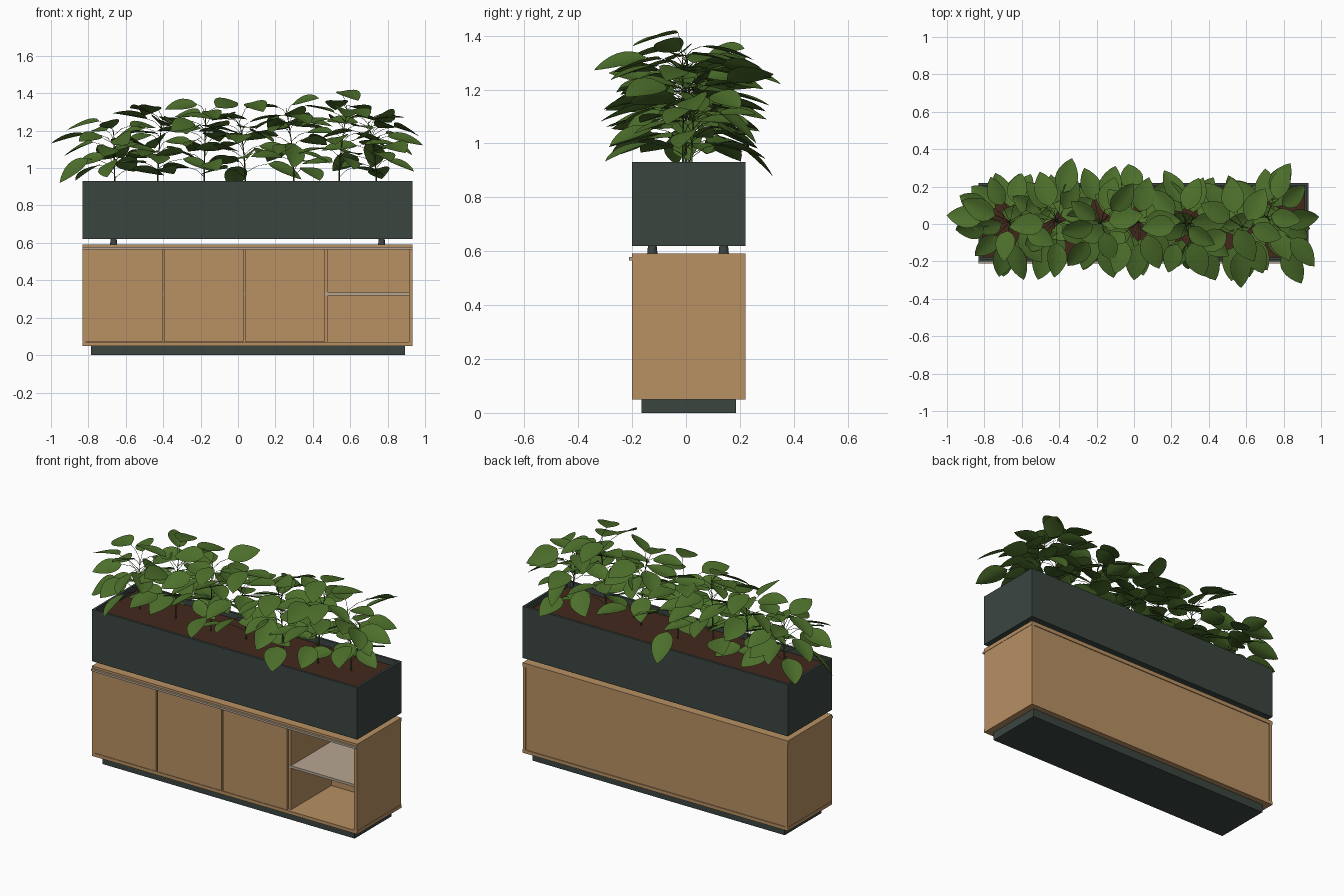
import bpy, bmesh, math, random
from mathutils import Vector, Matrix

random.seed(11)
cube = bpy.data.objects.get("Cube")
if cube:
    bpy.data.objects.remove(cube, do_unlink=True)


def material(name, rgb):
    m = bpy.data.materials.new(name)
    m.use_nodes = True
    m.diffuse_color = (*rgb, 1)
    bsdf = next(n for n in m.node_tree.nodes if n.type == 'BSDF_PRINCIPLED')
    bsdf.inputs["Base Color"].default_value = (*rgb, 1)
    return m


wood = material("light wood", (0.48, 0.28, 0.125))
slate = material("dark slate green", (0.043, 0.06, 0.051))
metal = material("warm grey metal", (0.47, 0.38, 0.29))
soil_brown = material("soil brown", (0.056, 0.022, 0.012))
leaf_green = material("leaf green", (0.073, 0.158, 0.024))
stem_green = material("stem green", (0.05, 0.09, 0.02))


def finish(name, bm, mat):
    mesh = bpy.data.meshes.new(name)
    bm.to_mesh(mesh)
    bm.free()
    mesh.materials.append(mat)
    obj = bpy.data.objects.new(name, mesh)
    bpy.context.collection.objects.link(obj)
    return obj


def box(name, x, y, z, mat):
    """Box given by its (low, high) range on each axis."""
    bm = bmesh.new()
    bmesh.ops.create_cube(bm, size=1)
    for v in bm.verts:
        v.co = [r[0] if c < 0 else r[1] for c, r in zip(v.co, (x, y, z))]
    return finish(name, bm, mat)


LEFT, RIGHT, FRONT, BACK = -0.832, 0.934, -0.20, 0.22
FLOOR, TOP = 0.07, 0.568
full_x, full_y = (LEFT, RIGHT), (FRONT, BACK)
inner_x = (LEFT + 0.02, RIGHT - 0.02)

# Cabinet carcass
box("plinth", (-0.787, 0.892), (-0.165, 0.185), (0, 0.05), slate)
box("bottom_panel", full_x, full_y, (0.05, FLOOR), wood)
box("top_panel", full_x, full_y, (TOP, 0.592), wood)
box("right_side_panel", (LEFT + 0.002, inner_x[0]), full_y, (FLOOR, TOP), wood)
box("left_side_panel", (inner_x[1], RIGHT - 0.002), full_y, (FLOOR, TOP), wood)
box("back_panel", inner_x, (0.20, BACK - 0.005), (FLOOR, TOP), wood)
box("sliding_rail", full_x, (-0.212, FRONT), (0.566, 0.578), metal)

# Dividers, doors and the long inner shelf
for i, x in enumerate((-0.40, 0.035, 0.471)):
    box(f"divider_{i + 1}", (x - 0.01, x + 0.01), (FRONT + 0.018, 0.20), (FLOOR, TOP), wood)
    box(f"door_{i + 1}", (x - 0.431, x - 0.005), (FRONT, FRONT + 0.016),
        (FLOOR + 0.002, TOP - 0.002), wood)
box("inner_shelf", inner_x, (FRONT + 0.017, 0.20), (0.32, 0.335), metal)

# Planter feet, tapered towards the planter
for x in (-0.665, 0.768):
    for y in (-0.125, 0.14):
        bm = bmesh.new()
        bmesh.ops.create_cone(bm, cap_ends=True, segments=16, radius1=0.019, radius2=0.016,
                              depth=0.032, matrix=Matrix.Translation((x, y, 0.607)))
        finish("planter_foot", bm, slate)

# Planter trough: inset the top face and push it down
trough = box("planter_trough", full_x, full_y, (0.62, 0.932), slate)
bm = bmesh.new()
bm.from_mesh(trough.data)
bm.normal_update()
rim = [f for f in bm.faces if f.normal.z > 0.9]
bmesh.ops.inset_region(bm, faces=rim, thickness=0.02)
well = bmesh.ops.extrude_face_region(bm, geom=rim)
bmesh.ops.translate(bm, vec=(0, 0, -0.06), verts=[v for v in well["geom"] if isinstance(v, bmesh.types.BMVert)])
bmesh.ops.delete(bm, geom=rim, context='FACES')
bmesh.ops.recalc_face_normals(bm, faces=bm.faces)
bm.to_mesh(trough.data)
bm.free()
box("soil", inner_x, (FRONT + 0.02, BACK - 0.02), (0.86, 0.90), soil_brown)


def add_leaf(bm, base, heading, pitch, length, width, roll):
    """Pointed oval blade, folded along the midrib and slightly drooping."""
    frame = (Matrix.Translation(base) @ Matrix.Rotation(heading, 4, 'Z')
             @ Matrix.Rotation(-pitch, 4, 'Y') @ Matrix.Rotation(roll, 4, 'X'))
    rows, sides = 8, (-1, -0.5, 0, 0.5, 1)
    grid = []
    for i in range(rows + 1):
        u = i / rows
        half = width / 2 * max(math.sin(math.pi * u ** 0.8), 0.001) ** 0.8
        grid.append([bm.verts.new(frame @ Vector((u * length, s * half,
                     0.2 * abs(s) * half - 0.1 * length * u * u))) for s in sides])
    for a, b in zip(grid, grid[1:]):
        for j in range(len(sides) - 1):
            bm.faces.new((a[j], b[j], b[j + 1], a[j + 1]))


def add_spline(curve, points, radii):
    s = curve.splines.new('POLY')
    s.points.add(len(points) - 1)
    for p, co, r in zip(s.points, points, radii):
        p.co = (*co, 1)
        p.radius = r


# Plants: stem x, stem y, crown height
plants = [(-0.66, 0.01, 1.2), (-0.43, 0.02, 1.27), (-0.18, 0.0, 1.32), (0.04, 0.02, 1.25),
          (0.30, 0.0, 1.32), (0.54, -0.01, 1.31), (0.74, 0.02, 1.25)]
# Long outer leaves: tip position
outer_tips = [(-1.0, 0.05, 1.13), (-0.95, -0.04, 0.92), (-0.6, -0.3, 1.12), (-0.33, 0.35, 1.22),
              (-0.5, 0.28, 1.28), (-0.1, 0.31, 1.14), (-0.03, 0.32, 0.88), (0.0, -0.3, 1.13),
              (0.58, -0.34, 1.27), (0.89, -0.32, 1.08), (0.99, 0.03, 1.12), (0.52, 0.25, 1.31),
              (0.81, 0.32, 1.24), (0.97, -0.22, 1.17), (-0.62, 0.27, 1.05), (0.17, 0.29, 1.2),
              (0.3, -0.24, 1.0), (-0.92, 0.12, 1.2), (-0.28, -0.24, 1.18), (0.36, 0.25, 1.22),
              (0.64, -0.2, 1.36), (0.72, 0.26, 1.0), (-0.42, -0.23, 1.02), (0.13, -0.24, 1.3)]

for k, (px, py, crown) in enumerate(plants):
    bm = bmesh.new()
    curve = bpy.data.curves.new(f"plant_stems_{k + 1}", 'CURVE')
    curve.dimensions = '3D'
    curve.bevel_depth = 0.0035
    curve.bevel_resolution = 1
    lean = Vector((random.uniform(-0.05, 0.05), random.uniform(-0.03, 0.03), 0))

    def stem_at(z):
        t = (z - 0.89) / (crown - 0.89)
        return Vector((px, py, z)) + lean * t * t

    heights = [0.89 + (crown - 0.89) * i / 5 for i in range(6)]
    add_spline(curve, [stem_at(z) for z in heights], [1.3 - 0.15 * i for i in range(6)])

    def attach(base, heading, pitch, length, width, roll):
        root = stem_at(max(0.9, min(crown, base.z - 0.05)))
        middle = root.lerp(base, 0.5) + Vector((0, 0, 0.012))
        add_spline(curve, [root, middle, base], [0.4, 0.35, 0.3])
        add_leaf(bm, base, heading, pitch, length, width, roll)

    # Spiral of leaves up the stem, mostly crowded into the upper half
    count = 17
    for i in range(count):
        t = ((i + 0.5) / count) ** 0.8
        heading = i * 2.4 + k * 1.3 + random.uniform(-0.3, 0.3)
        out = Vector((math.cos(heading), math.sin(heading), 0))
        reach = random.uniform(0.04, 0.14) * (1.1 - 0.3 * t)
        length = random.uniform(0.16, 0.2)
        # Keep the end plants inside the overall width
        reach = min(reach, (0.97 - abs(px + lean.x)) / max(abs(out.x), 0.1) - length)
        z = 0.98 + (crown + 0.03 - 0.98) * t
        pitch = random.uniform(-0.4, 0.12) + 0.25 * t * t
        attach(stem_at(z) + out * reach, heading, pitch, length, length * 0.64,
               random.uniform(-0.5, 0.5))

    # Long outer leaves belonging to this plant
    for tip in map(Vector, outer_tips):
        if min(plants, key=lambda p: abs(p[0] - tip.x)) != (px, py, crown):
            continue
        out = Vector((tip.x - px, tip.y - py, 0))
        heading = math.atan2(out.y, out.x)
        length = 0.2
        drop = 0.13 if tip.z < 1.01 else 0.05
        base = tip - out.normalized() * math.sqrt(length ** 2 - drop ** 2) + Vector((0, 0, drop))
        attach(base, heading, 0.1 - math.asin(drop / length), length, 0.122, random.uniform(-0.6, 0.6))

    bmesh.ops.remove_doubles(bm, verts=bm.verts, dist=0.0005)
    leaves = finish(f"plant_leaves_{k + 1}", bm, leaf_green)
    for f in leaves.data.polygons:
        f.use_smooth = True
    curve.materials.append(stem_green)
    bpy.context.collection.objects.link(bpy.data.objects.new(f"plant_stems_{k + 1}", curve))
